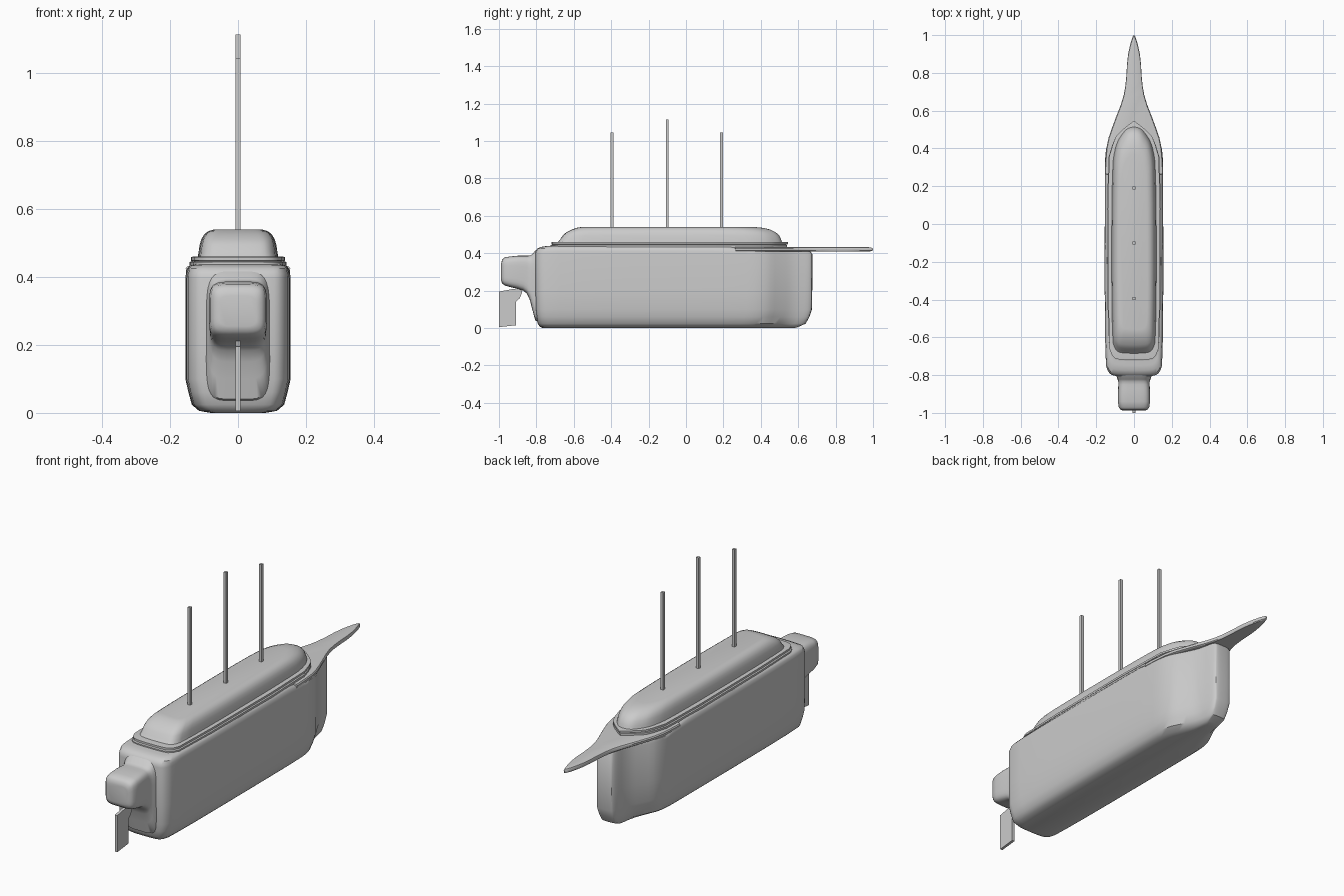
import bpy, bmesh, math

if "Cube" in bpy.data.objects:
    bpy.data.objects.remove(bpy.data.objects["Cube"])


def finish(name, rings, angle=35):
    """Skin a stack of equal-length closed rings and cap both ends."""
    bm = bmesh.new()
    vs = [[bm.verts.new(p) for p in ring] for ring in rings]
    n = len(vs[0])
    for a, b in zip(vs, vs[1:]):
        for i in range(n):
            j = (i + 1) % n
            bm.faces.new((a[i], a[j], b[j], b[i]))
    bm.faces.new(vs[0][::-1])
    bm.faces.new(vs[-1])
    bmesh.ops.recalc_face_normals(bm, faces=bm.faces)
    me = bpy.data.meshes.new(name)
    bm.to_mesh(me)
    bm.free()
    ob = bpy.data.objects.new(name, me)
    bpy.context.collection.objects.link(ob)
    bpy.ops.object.select_all(action='DESELECT')
    ob.select_set(True)
    bpy.context.view_layer.objects.active = ob
    bpy.ops.object.shade_smooth_by_angle(angle=math.radians(angle))
    return ob


def outline(half, rounds):
    """Mirror a half plan (stern to bow), round its corners, normalise it."""
    pts = half + [(-x, y) for x, y in reversed(half) if x > 0]
    for _ in range(rounds):
        new = []
        for (ax, ay), (bx, by) in zip(pts, pts[1:] + pts[:1]):
            new += [(ax * .75 + bx * .25, ay * .75 + by * .25),
                    (ax * .25 + bx * .75, ay * .25 + by * .75)]
        pts = new
    w = max(p[0] for p in pts)
    lo, hi = min(p[1] for p in pts), max(p[1] for p in pts)
    return [(x / w, (y - lo) / (hi - lo)) for x, y in pts]


def stack(name, half, levels, rounds=2, angle=35):
    """Levels are (z, half width, stern y, bow y)."""
    plan = outline(half, rounds)
    return finish(name, [[(x * w, y0 + y * (y1 - y0), z) for x, y in plan]
                         for z, w, y0, y1 in levels], angle)


# hull with blunt narrow bow
stack("hull",
      [(.09, -.80), (.135, -.785), (.155, -.72), (.155, .27), (.150, .42),
       (.10, .51), (.066, .58), (.05, .668), (.03, .675)],
      [(0, .08, -.765, .58), (.006, .115, -.78, .60), (.024, .136, -.793, .64),
       (.06, .146, -.80, .660), (.10, .155, -.805, .673), (.20, .155, -.808, .675),
       (.395, .155, -.808, .675), (.41, .1535, -.805, .665),
       (.425, .150, -.795, .50), (.434, .143, -.775, .48), (.438, .13, -.75, .46)])

# bowsprit deck plate
beak = [(.153, .25), (.153, .31), (.143, .43), (.105, .54), (.058, .66),
        (.042, .75), (.035, .88), (.018, .96), (.004, 1.0)]
stack("bowsprit_deck", beak,
      [(.410, .146, .25, .985), (.414, .153, .25, .998), (.425, .154, .25, 1.0),
       (.431, .150, .25, .99), (.434, .138, .25, .96)], rounds=1)

# two stepped rims around the cabin
rim = [(.06, -.72), (.105, -.71), (.13, -.65), (.135, .33),
       (.10, .455), (.075, .49), (.004, .55)]
stack("lower_rim", rim, [(.430, .143, -.725, .54), (.444, .143, -.725, .54),
                         (.447, .135, -.715, .53)], rounds=1)
stack("upper_rim", rim, [(.444, .133, -.70, .53), (.449, .139, -.72, .545),
                         (.459, .139, -.72, .545), (.461, .13, -.70, .53)], rounds=1)

# rounded cabin roof
stack("cabin",
      [(.05, -.68), (.095, -.67), (.115, -.60), (.115, .28),
       (.095, .42), (.05, .49), (.02, .51)],
      [(.455, .119, -.69, .515), (.475, .116, -.672, .508), (.495, .113, -.66, .498),
       (.512, .108, -.64, .48), (.527, .099, -.61, .45), (.536, .086, -.585, .41),
       (.540, .072, -.56, .37)])


def box_section(y, w, z0, z1, power=5, n=32):
    """Rounded-rectangle section facing along y."""
    c, h = (z0 + z1) / 2, (z1 - z0) / 2
    ring = []
    for i in range(n):
        a = 2 * math.pi * (i + .5) / n
        ca, sa = math.cos(a), math.sin(a)
        ring.append((w * math.copysign(abs(ca) ** (2 / power), ca), y,
                     c + h * math.copysign(abs(sa) ** (2 / power), sa)))
    return ring


# stern gallery, flaring down into the hull
finish("stern_gallery", [box_section(*s) for s in [
    (-.988, .055, .255, .345), (-.984, .070, .240, .365), (-.970, .081, .228, .378),
    (-.94, .085, .219, .383), (-.90, .085, .210, .387), (-.87, .084, .200, .387),
    (-.85, .083, .183, .387), (-.835, .083, .150, .388), (-.822, .087, .10, .395),
    (-.806, .093, .04, .415), (-.78, .10, .03, .425)]], 50)

# thin rudder blade
blade = [(-1, .005), (-.91, .015), (-.91, .14), (-.89, .158), (-.878, .185),
         (-.878, .215), (-.93, .208), (-1, .195)]
finish("rudder", [[(x, y, z) for y, z in blade] for x in (-.007, .007)], 30)

# square masts
for name, y, top in (("aft_mast", -.395, 1.045), ("main_mast", -.10, 1.115),
                     ("fore_mast", .19, 1.045)):
    r = .0075
    finish(name, [[(-r, y - r, z), (r, y - r, z), (r, y + r, z), (-r, y + r, z)]
                  for z in (.52, top)], 30)
